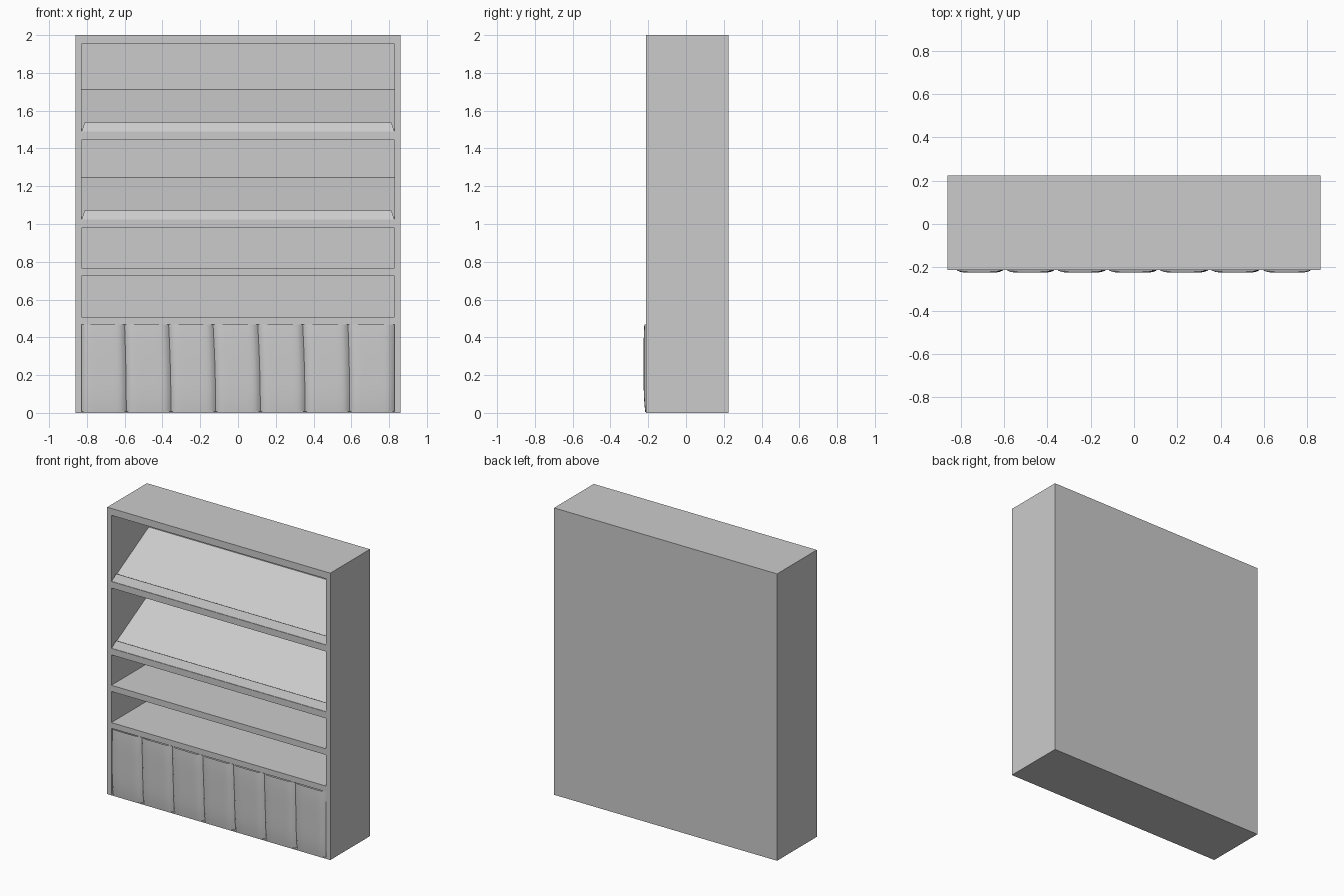
import bpy, bmesh, math

if "Cube" in bpy.data.objects:
    bpy.data.objects.remove(bpy.data.objects["Cube"])

W, IN = 0.86, 0.828            # half widths: outside, opening
FRONT, BACK, INNER = -0.212, 0.225, 0.2
ROWS = [(0.008, 0.467), (0.507, 0.724), (0.767, 0.979), (1.024, 1.445), (1.49, 1.952)]


def finish(bm, name, smooth=None):
    bmesh.ops.recalc_face_normals(bm, faces=bm.faces)
    me = bpy.data.meshes.new(name)
    bm.to_mesh(me)
    bm.free()
    ob = bpy.data.objects.new(name, me)
    bpy.context.collection.objects.link(ob)
    if smooth:
        bpy.ops.object.select_all(action='DESELECT')
        ob.select_set(True)
        bpy.context.view_layer.objects.active = ob
        bpy.ops.object.shade_smooth_by_angle(angle=math.radians(smooth))
    return ob


def prism(name, profile, half, taper=0.0):
    """Extrude a (y, z) profile along x; ends lean inward with height."""
    bm = bmesh.new()
    z0 = min(z for _, z in profile)
    z1 = max(z for _, z in profile)
    ends = []
    for s in (-1, 1):
        ends.append([bm.verts.new((s * (half - taper * (z - z0) / (z1 - z0)), y, z))
                     for y, z in profile])
    bm.faces.new(ends[0])
    bm.faces.new(ends[1])
    n = len(profile)
    for i in range(n):
        j = (i + 1) % n
        bm.faces.new((ends[0][i], ends[0][j], ends[1][j], ends[1][i]))
    return finish(bm, name)


# Carcass: gridded front with the openings pushed back to the inner rear wall
bm = bmesh.new()
xs = [-W, -IN, IN, W]
zs = [0.0] + [z for row in ROWS for z in row] + [2.0]
grid = [[bm.verts.new((x, FRONT, z)) for x in xs] for z in zs]
openings = []
for r in range(len(zs) - 1):
    for c in range(3):
        f = bm.faces.new((grid[r][c], grid[r][c + 1], grid[r + 1][c + 1], grid[r + 1][c]))
        if c == 1 and r % 2 == 1:
            openings.append(f)
rim = [e for e in bm.edges if e.is_boundary]
shell = bmesh.ops.extrude_edge_only(bm, edges=rim)['geom']
for v in (g for g in shell if isinstance(g, bmesh.types.BMVert)):
    v.co.y = BACK
bmesh.ops.holes_fill(bm, edges=[e for e in bm.edges if e.is_boundary], sides=0)
pushed = bmesh.ops.extrude_discrete_faces(bm, faces=openings)['faces']
for f in pushed:
    rim_edges = list(f.edges)
    walls = bmesh.ops.extrude_edge_only(bm, edges=rim_edges)['geom']
    for v in (g for g in walls if isinstance(g, bmesh.types.BMVert)):
        v.co.y = INNER
    bm.faces.new([v for v in sorted(
        (g for g in walls if isinstance(g, bmesh.types.BMVert)),
        key=lambda v: math.atan2(v.co.z - f.calc_center_median().z, v.co.x))])
bmesh.ops.delete(bm, geom=pushed, context='FACES_ONLY')
bmesh.ops.remove_doubles(bm, verts=bm.verts, dist=1e-5)
bmesh.ops.dissolve_limit(bm, angle_limit=0.01, verts=bm.verts, edges=bm.edges)
finish(bm, "cabinet_carcass")

# Sloped display shelves, each with a leaning stop lip at the front
for name, z in (("upper", 1.49), ("lower", 1.024)):
    prism(name + "_sloped_shelf",
          [(FRONT + 0.015, z), (FRONT + 0.015, z + 0.006), (INNER, z + 0.223), (INNER, z)], IN)
    prism(name + "_shelf_lip",
          [(FRONT + 0.004, z), (-0.184, z + 0.048), (-0.175, z + 0.044), (-0.19, z)],
          IN, 0.016)

# Pleated curtain across the bottom opening
PLEATS, STEPS, LEVELS = 7, 16, 12
bm = bmesh.new()
rows = []
for k in range(LEVELS + 1):
    t = k / LEVELS
    z = 0.004 + t * 0.463
    row = []
    for i in range(PLEATS * STEPS + 1):
        u = (i % STEPS) / STEPS
        x = -IN + 2 * IN * i / (PLEATS * STEPS)
        if 0 < i < PLEATS * STEPS:
            x -= 0.014 * t * t * math.sin(math.pi * i / (PLEATS * STEPS)) ** 0.5
        bulge = 1 - abs(2 * u - 1) ** 7
        y = -0.203 - 0.0215 * bulge + 0.006 * (2 * t - 1.1) ** 4
        row.append(bm.verts.new((x, y, z)))
    rows.append(row)
for a, b in zip(rows, rows[1:]):
    for i in range(len(a) - 1):
        bm.faces.new((a[i], a[i + 1], b[i + 1], b[i]))
finish(bm, "pleated_curtain", 50)
